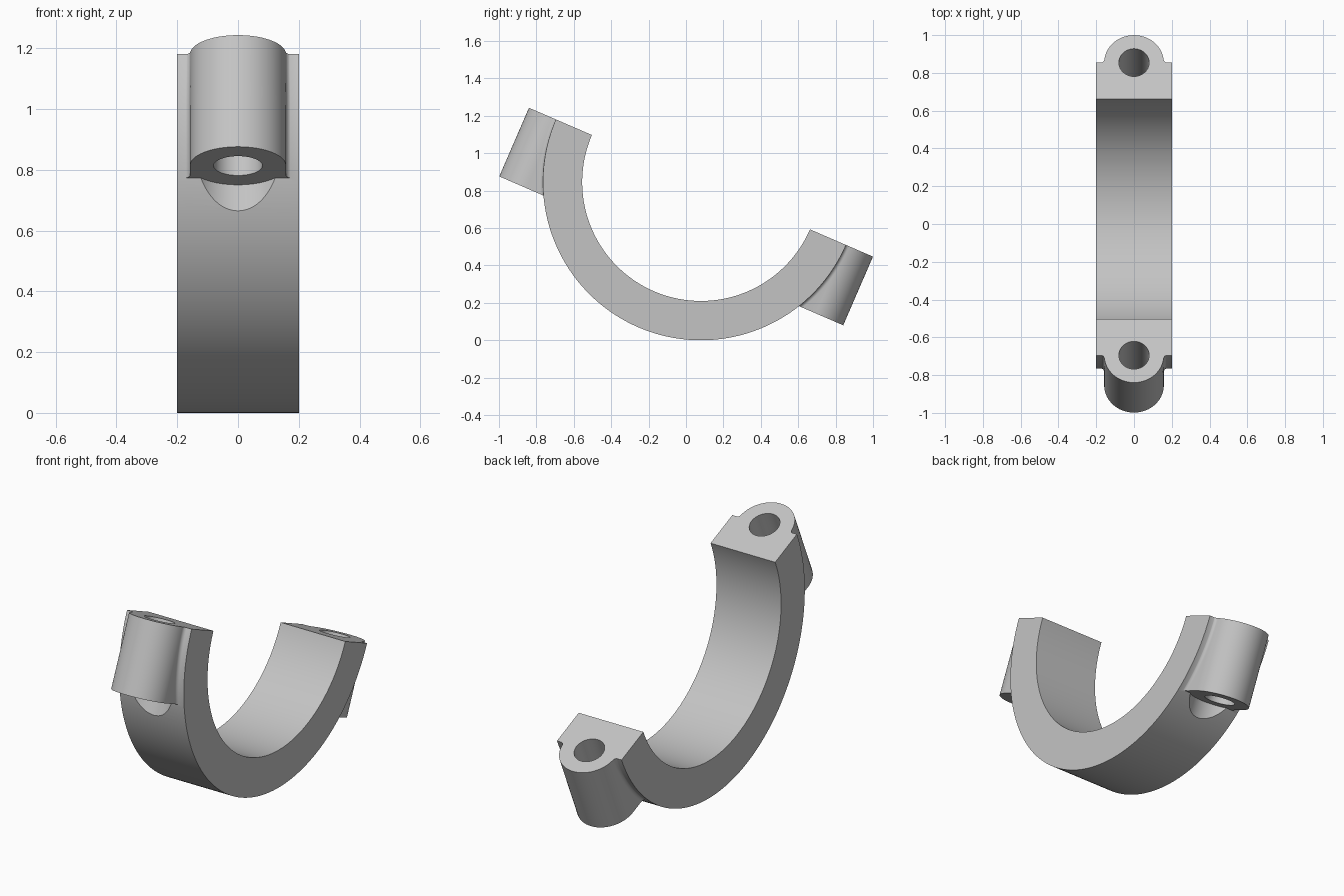
import bpy, bmesh
from math import pi, sin, cos, asin, sqrt, radians
from mathutils import Matrix

if "Cube" in bpy.data.objects:
    bpy.data.objects.remove(bpy.data.objects["Cube"], do_unlink=True)

R_OUT, R_IN, HALF_W = 0.845, 0.635, 0.2      # half ring
BOSS_R, BOSS_Y, BOSS_H = 0.158, 0.844, 0.4   # bolt bosses
HOLE_R, FILLET = 0.08, 0.022
OVER = 0.05                                  # excess trimmed at the split plane

grey = bpy.data.materials.new("light grey")
grey.use_nodes = True
colour = (0.55, 0.55, 0.55, 1)
grey.diffuse_color = colour
grey.node_tree.nodes["Principled BSDF"].inputs["Base Color"].default_value = colour


def loft(name, sections):
    """Closed solid skinned through equal-length point loops."""
    bm = bmesh.new()
    loops = [[bm.verts.new(p) for p in s] for s in sections]
    n = len(loops[0])
    for a, b in zip(loops, loops[1:]):
        for i in range(n):
            j = (i + 1) % n
            bm.faces.new((a[i], a[j], b[j], b[i]))
    bm.faces.new(loops[0])
    bm.faces.new(loops[-1])
    bmesh.ops.recalc_face_normals(bm, faces=bm.faces)
    mesh = bpy.data.meshes.new(name)
    bm.to_mesh(mesh)
    bm.free()
    mesh.materials.append(grey)
    obj = bpy.data.objects.new(name, mesh)
    bpy.context.collection.objects.link(obj)
    return obj


def cylinder(name, y, radius, z0, z1, n=64):
    ring = [(radius * cos(2 * pi * i / n), y + radius * sin(2 * pi * i / n)) for i in range(n)]
    return loft(name, [[(x, v, z) for x, v in ring] for z in (z0, z1)])


def boolean(target, tool, operation):
    """Apply a boolean and discard the tool."""
    tool.hide_render = True
    mod = target.modifiers.new(operation.lower(), "BOOLEAN")
    mod.operation, mod.object, mod.solver = operation, tool, "EXACT"
    bpy.context.view_layer.objects.active = target
    bpy.ops.object.modifier_apply(modifier=mod.name)
    bpy.data.objects.remove(tool, do_unlink=True)


def boss_section(z, side):
    """U-shaped boss outline at height z, filleted onto the ring."""
    r = sqrt(R_OUT ** 2 - z ** 2) - 0.002
    start = asin(max(0, (r + FILLET - BOSS_Y) / BOSS_R))
    wall = BOSS_R * cos(start)
    half = [(BOSS_R, 0.66), (wall + FILLET, r - 0.01)]
    for i in range(7):
        a = pi / 2 * i / 6
        half.append((wall + FILLET * (1 - sin(a)), r + FILLET * (1 - cos(a))))
    arc_y = max(BOSS_Y, r + FILLET)
    if arc_y - r - FILLET < 1e-4:
        arc_y += 0.0005
    first = asin(min(1, (arc_y - BOSS_Y) / BOSS_R))
    for i in range(17):
        a = first + (pi / 2 - first) * i / 16
        half.append((BOSS_R * cos(a), BOSS_Y + BOSS_R * sin(a)))
    outline = half + [(-x, y) for x, y in reversed(half[:-1])]
    return [(x, side * y, z) for x, y in outline]


# Half ring, running slightly past the split plane
steps, extra = 128, 0.09
angles = [pi - extra + (pi + 2 * extra) * i / steps for i in range(steps + 1)]
profile = [(R_OUT * cos(a), R_OUT * sin(a)) for a in angles]
profile += [(R_IN * cos(a), R_IN * sin(a)) for a in reversed(angles)]
clamp = loft("clamp_half", [[(x, y, z) for y, z in profile] for x in (-HALF_W, HALF_W)])

# Clearance scallops, then bosses, on both ends
for side in (-1, 1):
    boolean(clamp, cylinder("scallop", side * BOSS_Y, BOSS_R, -0.65, 0.005 - BOSS_H), "DIFFERENCE")
for side in (-1, 1):
    heights = [-BOSS_H + (BOSS_H + OVER) * i / 20 for i in range(21)]
    boolean(clamp, loft("boss", [boss_section(z, side) for z in heights]), "UNION")

# Bolt holes
for side in (-1, 1):
    boolean(clamp, cylinder("bolt_hole", side * BOSS_Y, HOLE_R, -0.45, 0.2), "DIFFERENCE")

# Trim flat at the split plane
corners = [(-1, -2), (1, -2), (1, 2), (-1, 2)]
boolean(clamp, loft("trim", [[(x, y, z) for x, y in corners] for z in (0, 1)]), "DIFFERENCE")

# Tilt into position and shade
clamp.data.transform(Matrix.Translation((0, 0.08, R_OUT)) @ Matrix.Rotation(radians(-23.4), 4, "X"))
bpy.ops.object.select_all(action="DESELECT")
clamp.select_set(True)
bpy.context.view_layer.objects.active = clamp
bpy.ops.object.shade_smooth_by_angle(angle=radians(30))
